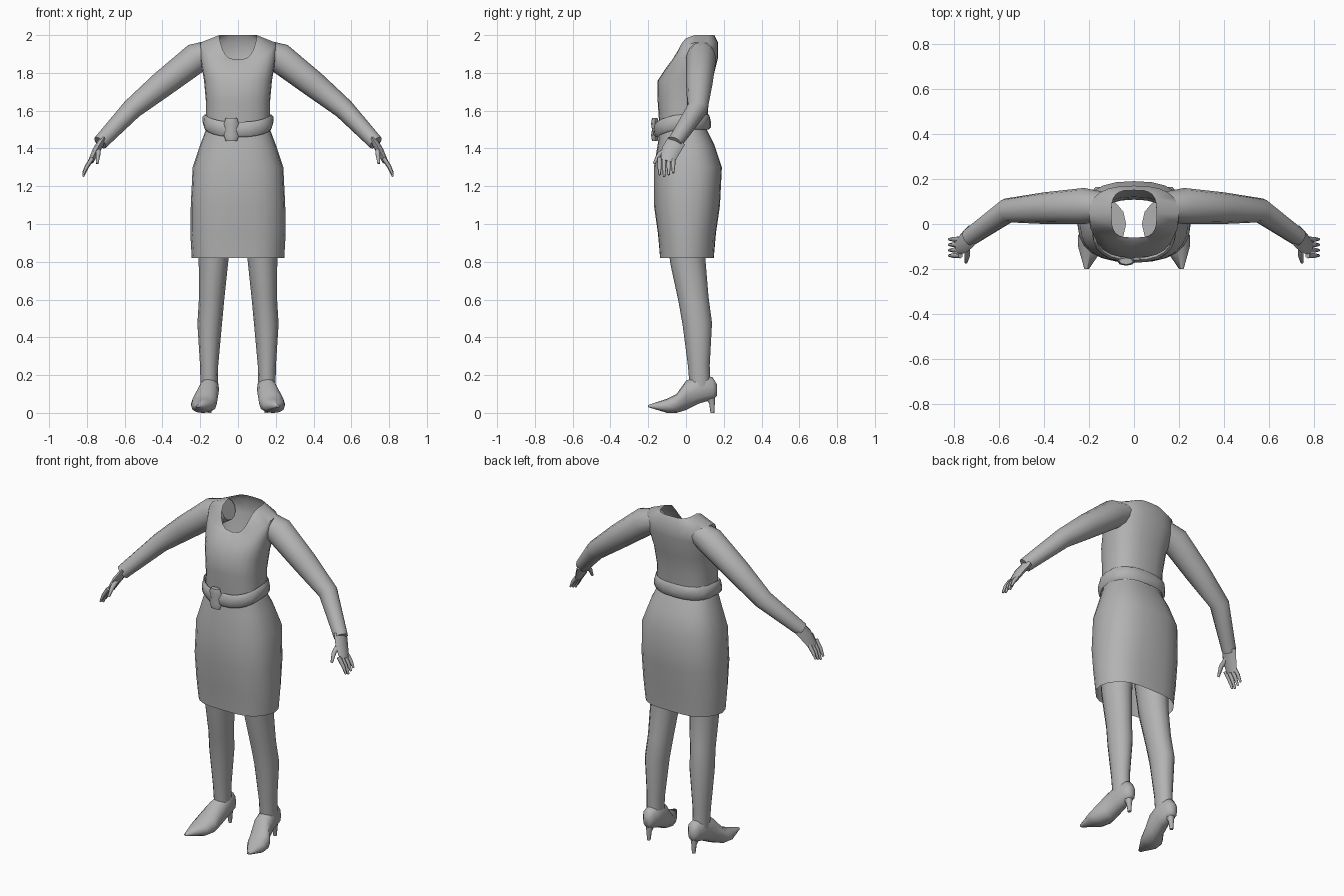
import bpy, bmesh, math
from mathutils import Vector

default_cube = bpy.data.objects.get("Cube")
if default_cube:
    bpy.data.objects.remove(default_cube, do_unlink=True)

grey = bpy.data.materials.new("plain_grey")
grey.use_nodes = True
tone = [.45] * 3 + [1]
grey.diffuse_color = tone
grey.node_tree.nodes["Principled BSDF"].inputs["Base Color"].default_value = tone
parts = []


def angles(count):
    return [math.tau * step / count for step in range(count)]


def rounded(value, squareness):
    return math.copysign(abs(value) ** squareness, value)


def loft(name, rings, capped=True, closed=False, mirrored=False):
    """Skin a list of equal-length rings into one object."""
    mesh_builder = bmesh.new()
    loops = [[mesh_builder.verts.new(point) for point in ring] for ring in rings]
    pairs = list(zip(loops, loops[1:]))
    if closed:
        pairs.append((loops[-1], loops[0]))
    for lower, upper in pairs:
        for i in range(len(lower)):
            mesh_builder.faces.new((lower[i - 1], lower[i], upper[i], upper[i - 1]))
    if capped:
        mesh_builder.faces.new(loops[0])
        mesh_builder.faces.new(loops[-1])
    bmesh.ops.recalc_face_normals(mesh_builder, faces=mesh_builder.faces)
    mesh = bpy.data.meshes.new(name)
    mesh_builder.to_mesh(mesh)
    mesh_builder.free()
    mesh.materials.append(grey)
    part = bpy.data.objects.new(name, mesh)
    bpy.context.collection.objects.link(part)
    if mirrored:
        part.modifiers.new("other_side", 'MIRROR')
    parts.append(part)
    return part


def body_ring(half_width, front, back, height, dip=0, square=.8, pleat=0):
    """Rounded outline of the body; dip lowers its front edge."""
    ring = []
    for i, angle in enumerate(angles(24)):
        across = rounded(math.cos(angle), square)
        along = rounded(math.sin(angle), square)
        fold = 1 + pleat * math.cos(i * math.pi / 2)
        middle, depth = (back + front) / 2, (back - front) / 2
        drop = dip * max(0, -math.sin(angle)) ** 1.5
        ring.append((half_width * across * fold, middle + depth * along * fold, height - drop))
    return ring


def limb(name, path, sides=10, spread=1):
    """Mirrored pair of tapered tubes; path rows hold x, y, z and radius."""
    centres = [Vector(row[:3]) for row in path]
    last = len(path) - 1
    rings = []
    for i, (centre, row) in enumerate(zip(centres, path)):
        along = (centres[min(i + 1, last)] - centres[max(i - 1, 0)]).normalized()
        level = Vector((0, 1, 0))
        level = (level - along * level.dot(along)).normalized()
        upright = along.cross(level)
        rings.append([centre + row[3] * (level * spread * math.cos(angle) + upright * math.sin(angle))
                      for angle in angles(sides)])
    loft(name, rings, mirrored=True)


# Bodice, open at the scooped neckline
loft("bodice", [
    body_ring(.17, -.14, .11, 1.5),
    body_ring(.17, -.15, .12, 1.65),
    body_ring(.18, -.15, .14, 1.76),
    body_ring(.2, -.11, .17, 1.88, dip=.06),
    body_ring(.2, -.08, .17, 1.96, dip=.1),
    body_ring(.1, -.06, .15, 2, dip=.13, square=.6),
], capped=False)

# Skirt with a gently pleated open hem
loft("skirt", [
    body_ring(.17, -.14, .11, 1.5),
    body_ring(.2, -.15, .15, 1.42),
    body_ring(.24, -.17, .19, 1.3),
    body_ring(.25, -.17, .18, 1.1),
    body_ring(.25, -.15, .16, .95, pleat=.01),
    body_ring(.24, -.14, .15, .82, pleat=.02),
], capped=False)

# Sash: a crumpled band around the waist, lower at the front
sash_rings = []
for angle in angles(8):
    bulge = .012 * math.cos(angle)
    crumple = .02 * math.sin(angle * 2)
    sash_rings.append(body_ring(.175 + bulge, -.16 - bulge, .12 + bulge,
                                1.54 + .04 * math.sin(angle), dip=.04, pleat=crumple))
loft("sash", sash_rings, capped=False, closed=True)

# Knot of the sash: a pinched vertical bundle
knot_rings = []
for level in range(5):
    width = .03 + .01 * (level % 2)
    knot_rings.append([(width * math.cos(angle) - .035, width * math.sin(angle) / 2 - .165,
                        1.44 + level * .03) for angle in angles(8)])
loft("sash_knot", knot_rings)

# Sleeves from inside the shoulders to the wrists
limb("sleeves", [
    (.12, .08, 1.92, .06),
    (.22, .08, 1.88, .08),
    (.4, .07, 1.74, .07),
    (.56, .06, 1.61, .055),
    (.73, -.06, 1.43, .04),
], sides=12)

# Hands
limb("palms", [
    (.72, -.05, 1.44, .02),
    (.75, -.08, 1.39, .02),
    (.78, -.1, 1.33, .015),
], sides=8, spread=2.5)
for i, finger in enumerate(("index", "middle", "ring", "little")):
    sideways = -.14 + .024 * i
    reach = .08 - .01 * abs(i - 1)
    limb(finger + "_fingers", [
        (.77, sideways, 1.35, .012),
        (.8, sideways, 1.34 - reach / 2, .011),
        (.82, sideways, 1.33 - reach, .006),
    ], sides=6)
limb("thumbs", [
    (.74, -.09, 1.4, .016),
    (.74, -.14, 1.37, .013),
    (.745, -.17, 1.32, .007),
], sides=6)

# Legs, starting hidden inside the skirt
limb("legs", [
    (.125, 0, 1, .09),
    (.13, .01, .8, .078),
    (.14, .04, .6, .067),
    (.15, .06, .47, .065),
    (.153, .068, .25, .048),
    (.153, .075, .12, .045),
], sides=12, spread=1.2)


# Pointed shoes, lofted from the back of the heel to the toe
def shoe_ring(along, centre, half_width, sole, top):
    middle, half_height = (top + sole) / 2, (top - sole) / 2
    return [(centre + half_width * math.cos(angle), along,
             middle + half_height * rounded(math.sin(angle), .8)) for angle in angles(12)]


loft("shoes", [
    shoe_ring(.165, .15, .02, .09, .15),
    shoe_ring(.14, .15, .04, .07, .19),
    shoe_ring(.07, .15, .05, .05, .2),
    shoe_ring(0, .16, .055, .015, .17),
    shoe_ring(-.05, .18, .068, 0, .1),
    shoe_ring(-.1, .19, .058, 0, .075),
    shoe_ring(-.2, .21, .01, .03, .042),
], mirrored=True)

# Slim heels
limb("shoe_heels", [
    (.15, .125, .1, .03),
    (.15, .138, .05, .015),
    (.15, .14, 0, .01),
], sides=8)

# Smooth shading with sharp edges kept
bpy.ops.object.select_all(action='DESELECT')
for part in parts:
    part.select_set(True)
bpy.context.view_layer.objects.active = parts[0]
bpy.ops.object.shade_smooth_by_angle(angle=math.radians(65))
